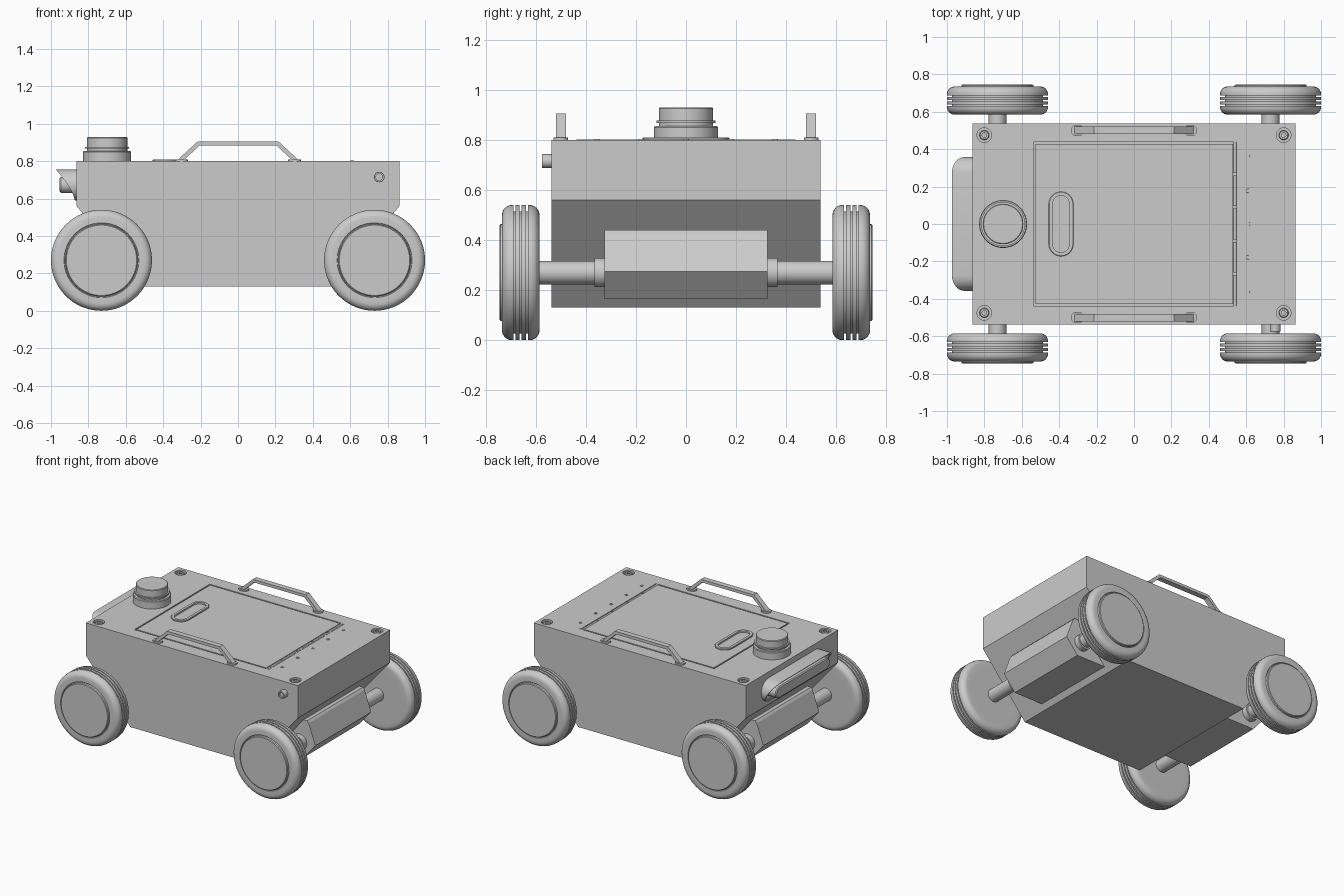
import bpy, bmesh
from math import sin, cos, pi, radians
from mathutils import Vector

if "Cube" in bpy.data.objects:
    bpy.data.objects.remove(bpy.data.objects["Cube"])


def finish(name, bm, smooth=True):
    bmesh.ops.recalc_face_normals(bm, faces=bm.faces)
    me = bpy.data.meshes.new(name)
    bm.to_mesh(me)
    bm.free()
    ob = bpy.data.objects.new(name, me)
    bpy.context.collection.objects.link(ob)
    if smooth:
        bpy.ops.object.select_all(action='DESELECT')
        ob.select_set(True)
        bpy.context.view_layer.objects.active = ob
        bpy.ops.object.shade_smooth_by_angle(angle=radians(32))
    return ob


def loft(name, rings, smooth=True):
    """Skin a list of equal-length closed rings and cap both ends."""
    bm = bmesh.new()
    vs = [[bm.verts.new(p) for p in r] for r in rings]
    n = len(vs[0])
    for a, b in zip(vs, vs[1:]):
        for i in range(n):
            j = (i + 1) % n
            bm.faces.new((a[i], a[j], b[j], b[i]))
    bm.faces.new(vs[0])
    bm.faces.new(vs[-1])
    return finish(name, bm, smooth)


def prism_y(name, pts, y0, y1):
    return loft(name, [[(x, y, z) for x, z in pts] for y in (y0, y1)], False)


def box(name, x0, x1, y0, y1, z0, z1):
    return prism_y(name, [(x0, z0), (x1, z0), (x1, z1), (x0, z1)], y0, y1)


def lathe(name, prof, loc, axis='z', sign=1, n=48):
    """Revolve (radius, height) points about an axis through loc."""
    rings = []
    for r, h in prof:
        ring = []
        for i in range(n):
            c, s = r * cos(2 * pi * i / n), r * sin(2 * pi * i / n)
            p = (c, s, h) if axis == 'z' else (c, h * sign, s)
            ring.append(Vector(loc) + Vector(p))
        rings.append(ring)
    return loft(name, rings)


def stadium(half, r, n=12):
    """Rounded slot outline: long direction first, across second."""
    out = []
    for s in (1, -1):
        for i in range(n + 1):
            a = -pi / 2 + pi * i / n
            out.append((s * (half - r + r * cos(a)), s * r * sin(a)))
    return out


def cut(ob, cutter):
    m = ob.modifiers.new('cut', 'BOOLEAN')
    m.operation = 'DIFFERENCE'
    m.solver = 'EXACT'
    m.object = cutter
    bpy.context.view_layer.objects.active = ob
    bpy.ops.object.modifier_apply(modifier=m.name)


# Hull with sloped undersides at both ends
body = prism_y('body', [(-.863, .8), (-.863, .56), (-.5, .13), (.5, .13),
                        (.863, .56), (.863, .8)], -.537, .537)

# Top hatch, sunk into the hull with a narrow gap
lid = box('hatch_lid', -.527, .53, -.428, .428, .782, .8)
recess = box('recess_cutter', -.537, .56, -.438, .438, .788, .9)
pocket = loft('pocket_cutter', [[(-.39 + b, a, z) for a, b in stadium(.152, .045)]
                                for z in (.765, .85)])
cut(body, recess)
cut(body, pocket)
cut(lid, pocket)
cutters = [recess, pocket]

# Corner bolts in round recesses
for sx in (-1, 1):
    for sy in (-1, 1):
        p = (sx * .8, sy * .475, .8)
        c = lathe('bolt_cutter', [(.039, -.02), (.039, .05)], p, n=32)
        cut(body, c)
        cutters.append(c)
        lathe('corner_bolt', [(.026, -.022), (.026, -.006), (.022, -.002),
                              (.012, -.002), (.012, -.012)], p, n=32)
for c in cutters:
    bpy.data.objects.remove(c)

# Raised rim of the hatch grip
loft('hatch_grip_rim', [[(-.39 + b, a, z) for a, b in stadium(h, r)] for h, r, z in
     ((.173, .066, .798), (.173, .066, .807), (.17, .063, .81), (.152, .045, .81),
      (.152, .045, .768))])

# Hinge leaf, knuckles and screws
box('hinge_leaf', .549, .56, -.438, .438, .785, .802)
for i in range(5):
    y = (i - 2) * .178
    lathe('hinge_knuckle', [(.008, -.082), (.008, .082)], (.54, y, .794), 'y', n=12)
    lathe('hinge_screw', [(.012, -.004), (.011, .003), (.006, .003), (.006, -.001)],
          (.61, y, .8), n=16)

# Carry handles with foot pads
half = [(.33, .8), (.215, .906), (.205, .885), (.295, .8)]
arch = [half[0], half[1], (-.215, .906), (-.33, .8), (-.295, .8), (-.205, .885), half[2], half[3]]
for s in (-1, 1):
    prism_y('carry_handle', arch, s * .5 - .02, s * .5 + .02)
    for sx in (-1, 1):
        loft('handle_foot', [[(sx * .302 + a, s * .5 + b, z) for a, b in stadium(.036, .029)]
                             for z in (.798, .81)])

# Round sensor turret
lathe('sensor_turret', [(.128, -.002), (.128, .05), (.124, .055), (.108, .055), (.108, .067),
                        (.118, .067), (.118, .077), (.108, .077), (.108, .125),
                        (.104, .13)], (-.7, 0, .8), n=64)


# Hooded light bar on the left end, lip sweeping forward at the top
def lip(z):
    t = max(0, min(1, (z - .59) / .167))
    return -.872 - .103 * t ** 1.4


outer, inner = stadium(.357, .083), stadium(.345, .071)
zc = .673
loft('lamp_hood', [[(-.855, a, zc + b) for a, b in outer],
                   [(lip(zc + b), a, zc + b) for a, b in outer],
                   [(lip(zc + b), a, zc + b) for a, b in inner],
                   [(-.866, a, zc + b) for a, b in inner]])
loft('lamp_bar', [[(x, a, zc + b) for a, b in stadium(.315 - d, .042 - d)]
                  for x, d in ((-.86, 0), (-.947, 0), (-.954, .007))])

# Side button
lathe('side_button', [(.028, -.01), (.028, .036), (.026, .039), (.018, .039), (.018, .028)],
      (.755, -.537, .715), 'y', -1, 32)

# Tyre section: rounded shoulders and three tread grooves
R, W, c = .27, .075, .04


def shoulder(s):
    return [(R - c + c * sin(a), s * (W - c + c * cos(a)))
            for a in [pi / 2 * i / 6 for i in range(7)]]


tyre = [(.2, -W)] + shoulder(-1)
for y in (-.024, 0, .024):
    tyre += [(R, y - .004), (R - .026, y - .004), (R - .026, y + .004), (R, y + .004)]
tyre += shoulder(1)[::-1] + [(.2, W), (.198, W - .008), (.194, W - .008),
                             (.193, W + .006), (.188, W + .01)]

# Axle housings, axles and wheels
for sx in (-1, 1):
    prism_y('axle_housing', [(sx * x, z) for x, z in (
        (.7, .44), (.79, .44), (.803, .425), (.858, .275), (.765, .165), (.52, .165))],
        -.325, .325)
    for sy in (-1, 1):
        lathe('axle', [(.058, .31), (.058, .366), (.047, .366), (.047, .62)],
              (sx * .73, 0, .27), 'y', sy, 32)
        lathe('wheel', tyre, (sx * .73, sy * .66, .27), 'y', sy, 64)
